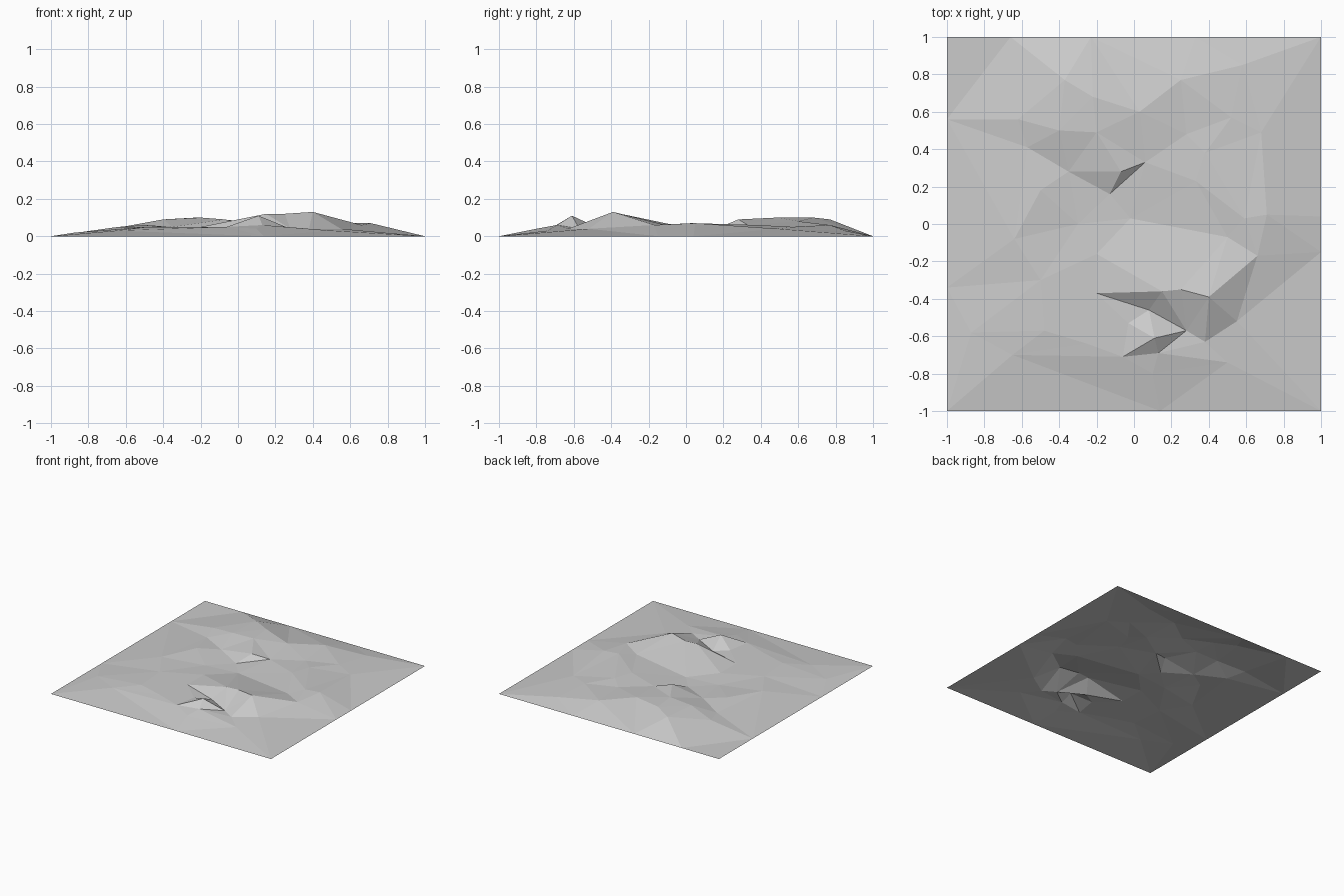
import bpy
from mathutils import Vector
from mathutils.geometry import delaunay_2d_cdt

# Remove the default cube
default_cube = bpy.data.objects.get("Cube")
if default_cube:
    bpy.data.objects.remove(default_cube, do_unlink=True)


def make_material(name, grey):
    material = bpy.data.materials.new(name)
    material.use_nodes = True
    colour = (grey, grey, grey, 1)
    material.diffuse_color = colour
    shader = material.node_tree.nodes["Principled BSDF"]
    shader.inputs["Base Color"].default_value = colour
    return material


# Crest and valley lines of the terrain; each line becomes a crease in the mesh
crease_lines = {
    "south_ridge": [(-.2, -.16, .05), (.15, -.36, .12), (.25, -.35, .12),
                    (.4, -.39, .13), (.66, -.17, .06)],
    "south_foot": [(-.2, -.37, .05), (.08, -.46, .04), (.28, -.57, .04),
                   (.38, -.63, .04), (.55, -.52, .04)],
    "knoll": [(-.48, -.57, .05), (-.25, -.64, .05), (-.03, -.53, .05),
              (.11, -.61, .11), (.13, -.69, .06), (.5, -.74, .03)],
    "north_ridge": [(-.62, .56, .05), (-.37, .77, .09), (-.22, .68, .1),
                    (.03, .6, .08), (.25, .77, .06), (.58, .85, .03)],
    "north_shelf": [(-.4, .5, .09), (-.2, .49, .1), (-.07, .28, .09)],
    "north_valley": [(-.57, .41, .04), (-.35, .28, .05), (-.13, .16, .04),
                     (.06, .33, .06), (.28, .48, .05), (.52, .57, .05)],
    "middle_valley": [(-.64, -.08, .05), (-.5, .18, .06), (-.3, 0, .04),
                      (-.02, .03, .04), (.33, .23, .06)],
    "east_spur": [(.5, -.07, .05), (.59, .03, .07), (.71, .05, .07)],
    "west_slope": [(-.87, -.58, .02), (-.5, -.3, .05)],
    "east_slope": [(.68, .49, .04), (.38, .38, .06)],
    "front_slope": [(-.65, -.7, .03), (-.06, -.71, .05), (.1, -.8, .04)],
}

# The straight rim lies flat on the ground
rim = [(-1, -1), (.14, -1), (.64, -1), (1, -1), (1, -.15), (1, .04), (1, 1),
       (.33, 1), (-.23, 1), (-.66, 1), (-1, 1), (-1, .56), (-1, -.34)]

points = [Vector((x, y, 0)) for x, y in rim]
edges = [(i, (i + 1) % len(rim)) for i in range(len(rim))]
for line in crease_lines.values():
    first = len(points)
    points += [Vector(p) for p in line]
    edges += [(i, i + 1) for i in range(first, len(points) - 1)]

# Triangulate the plan, then lift every corner to its height
plan, _, faces, sources, _, _ = delaunay_2d_cdt(
    [p.to_2d() for p in points], edges, [], 0, .0001)
corners = [(p.x, p.y, points[s[0]].z if s else .05)
           for p, s in zip(plan, sources)]

mesh = bpy.data.meshes.new("terrain_sheet")
mesh.from_pydata(corners, [], faces)
mesh.materials.append(make_material("stone_grey", .6))
mesh.update()
terrain = bpy.data.objects.new("terrain_sheet", mesh)
bpy.context.collection.objects.link(terrain)
